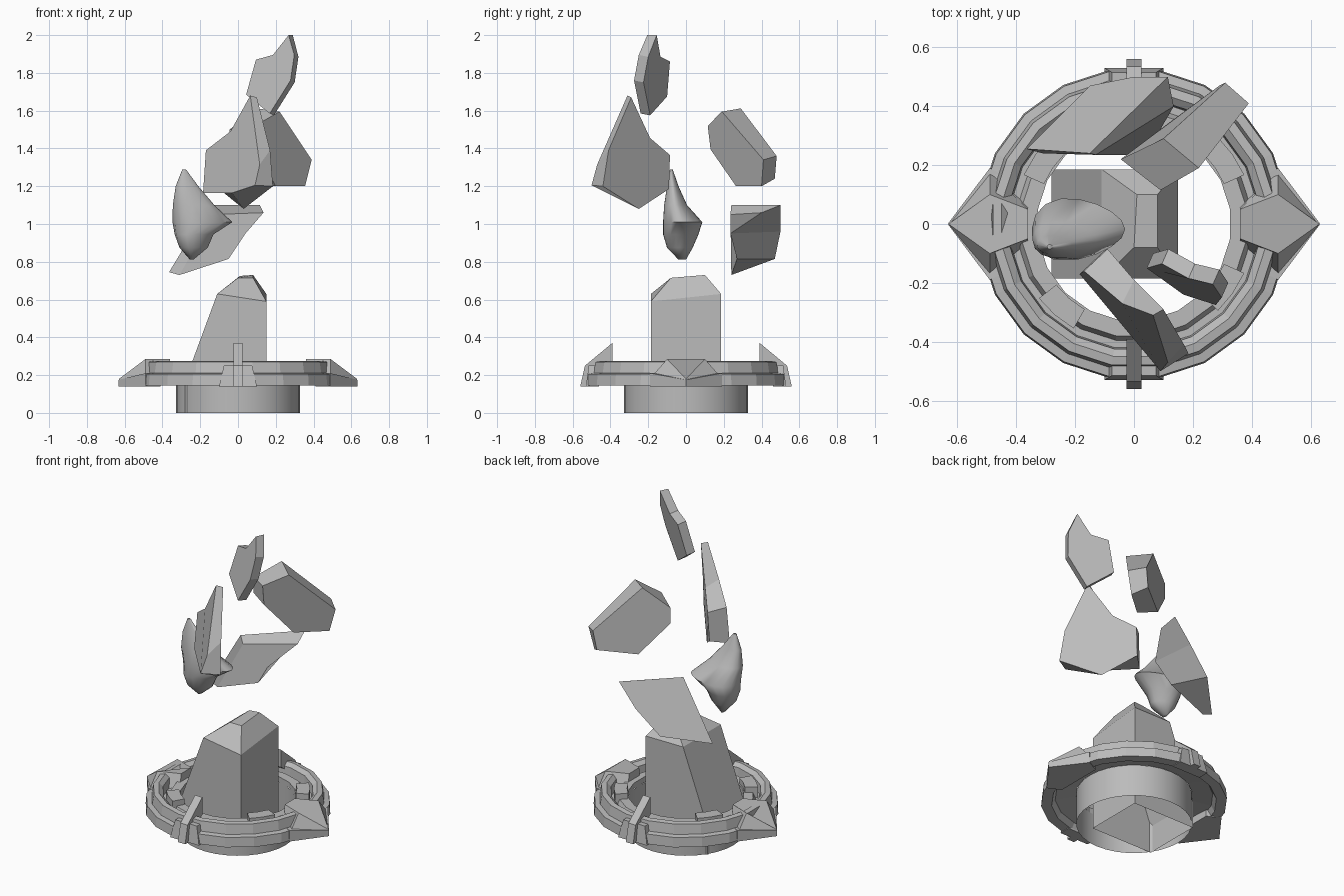
import bpy, bmesh, math
from mathutils import Vector

if "Cube" in bpy.data.objects:
    bpy.data.objects.remove(bpy.data.objects["Cube"])

grey = bpy.data.materials.new("stone grey")
grey.diffuse_color = (0.5, 0.5, 0.5, 1)
grey.use_nodes = True
grey.node_tree.nodes["Principled BSDF"].inputs["Base Color"].default_value = grey.diffuse_color


def add(name, bm, smooth=None):
    bmesh.ops.recalc_face_normals(bm, faces=bm.faces)
    me = bpy.data.meshes.new(name)
    bm.to_mesh(me)
    bm.free()
    me.materials.append(grey)
    ob = bpy.data.objects.new(name, me)
    bpy.context.collection.objects.link(ob)
    if smooth:
        bpy.ops.object.select_all(action='DESELECT')
        ob.select_set(True)
        bpy.context.view_layer.objects.active = ob
        bpy.ops.object.shade_smooth_by_angle(angle=math.radians(smooth))
    return ob


def loft(name, loops, caps=(True, True), smooth=None):
    """Skin a list of equal-length point loops."""
    bm = bmesh.new()
    rows = [[bm.verts.new(p) for p in loop] for loop in loops]
    n = len(rows[0])
    for a, b in zip(rows, rows[1:]):
        for i in range(n):
            j = (i + 1) % n
            bm.faces.new((a[i], a[j], b[j], b[i]))
    for row, cap in zip((rows[0], rows[-1]), caps):
        if cap:
            bm.faces.new(row)
    if not smooth:
        bad = [f for f in bm.faces if any(
            abs((v.co - f.calc_center_median()).dot(f.normal)) > 0.004 for v in f.verts)]
        bm.normal_update()
        bmesh.ops.triangulate(bm, faces=bad)
    return add(name, bm, smooth)


def spin(name, profile, a0, a1, steps, closed):
    """Sweep a closed (radius, z) profile round the z axis."""
    bm = bmesh.new()
    rows = []
    for k in range(steps if closed else steps + 1):
        a = math.radians(a0 + (a1 - a0) * k / steps)
        rows.append([bm.verts.new((r * math.cos(a), r * math.sin(a), z)) for r, z in profile])
    pairs = list(zip(rows, rows[1:] + rows[:1])) if closed else list(zip(rows, rows[1:]))
    n = len(profile)
    for a, b in pairs:
        for i in range(n):
            j = (i + 1) % n
            bm.faces.new((a[i], a[j], b[j], b[i]))
    if not closed:
        bm.faces.new(rows[0])
        bm.faces.new(rows[-1])
    return add(name, bm)


def circle(r, z, n):
    return [(r * math.cos(2 * math.pi * i / n), r * math.sin(2 * math.pi * i / n), z)
            for i in range(n)]


# open round foot
loft("foot", [circle(0.328, z, 32) for z in (0, 0.2)], (False, False), 40)

# stepped ring with a groove, and raised blocks on its inner step
spin("ring", [(0.33, 0.2), (0.33, 0.235), (0.385, 0.235), (0.4, 0.2), (0.425, 0.2),
              (0.43, 0.255), (0.455, 0.275), (0.485, 0.27), (0.495, 0.21),
              (0.525, 0.205), (0.53, 0.145), (0.47, 0.145), (0.45, 0.18)], 9, 369, 20, True)
for i, a in enumerate((35, 145, 229, 325)):
    spin(f"ring_block_{i}", [(0.335, 0.22), (0.335, 0.27), (0.41, 0.27), (0.41, 0.2)],
         a - 11, a + 11, 2, False)

for side, s in (("right", 1), ("left", -1)):
    # pointed side ornament: lower wedge and sloping crown
    wedge = [(0.41, -0.15), (0.49, -0.19), (0.633, 0), (0.49, 0.19), (0.41, 0.15)]
    loft(f"{side}_wedge", [[(s * x, y, 0.14) for x, y in wedge],
                           [(s * x, y, 0.175 if y == 0 else 0.21) for x, y in wedge]])
    low = [(0.36, -0.06), (0.49, -0.175), (0.63, 0), (0.49, 0.175), (0.36, 0.06)]
    top = [(0.36, -0.05, 0.285), (0.49, -0.1, 0.285), (0.63, 0, 0.18),
           (0.49, 0.1, 0.285), (0.36, 0.05, 0.285)]
    loft(f"{side}_crown", [[(s * x, y, 0.17 if y == 0 else 0.2) for x, y in low],
                           [(s * x, y, z) for x, y, z in top]])

for side, s in (("back", 1), ("front", -1)):
    # clip across the ring with an upright fin
    loft(f"{side}_clip", [[(-0.1, s * y0, 0.14), (0.1, s * y0, 0.14),
                           (0.075, s * y1, 0.25), (-0.075, s * y1, 0.25)]
                          for y0, y1 in ((0.53, 0.515), (0.46, 0.46))])
    fin = [(0.56, 0.14), (0.535, 0.25), (0.39, 0.37), (0.39, 0.26), (0.48, 0.2), (0.5, 0.14)]
    loft(f"{side}_fin", [[(x, s * y, z) for y, z in fin] for x in (-0.025, 0.025)])

# leaning crystal with a faceted top, open underneath
def quad(x0, x1, y, z):
    return [(x0, -y, z), (x1, -y, z), (x1, y, z), (x0, y, z)]

loft("crystal", [quad(-0.28, 0.15, 0.186, 0), quad(-0.28, 0.15, 0.186, 0.17),
                 [(-0.11, -0.186, 0.63), (0.15, -0.186, 0.59),
                  (0.15, 0.186, 0.63), (-0.11, 0.186, 0.63)],
                 [(0.0, -0.08, 0.715), (0.08, -0.08, 0.715),
                  (0.08, 0.1, 0.73), (0.01, 0.1, 0.725)]], (False, True))

# floating flat shards: two outlines joined by a rim
back = [(.117, -.085, 1.86), (.207, -.135, 1.885), (.29, -.155, 2.0), (.32, -.2, 1.885),
        (.3, -.225, 1.75), (.19, -.19, 1.575), (.065, -.1, 1.675)]
loft("top_shard", [back, [(x - .022, y - .05, z if i == 2 else z + .01)
                          for i, (x, y, z) in enumerate(back)]])
loft("tall_shard", [
    [(.1, -.29, 1.67), (0, -.19, 1.455), (-.09, -.085, 1.365), (-.1, -.09, 1.185),
     (.03, -.25, 1.08), (.185, -.44, 1.2), (.17, -.41, 1.39)],
    [(.065, -.31, 1.68), (-.04, -.27, 1.49), (-.17, -.16, 1.39), (-.185, -.17, 1.165),
     (-.03, -.33, 1.165), (.09, -.5, 1.205), (.115, -.47, 1.315)]])
loft("broad_shard", [
    [(.09, .115, 1.52), (.22, .19, 1.595), (.39, .41, 1.34), (.355, .4, 1.2),
     (.2, .265, 1.2), (.09, .13, 1.395)],
    [(-.045, .22, 1.5), (.1, .29, 1.612), (.31, .48, 1.36), (.29, .47, 1.24),
     (.1, .33, 1.21), (-.045, .22, 1.4)]])
loft("wing_shard", [
    [(-.365, .255, .745), (-.15, .24, 1.1), (.115, .5, 1.1), (0, .5, .96), (-.15, .47, .815)],
    [(-.31, .24, .73), (-.13, .235, 1.05), (.135, .4, 1.06), (.04, .235, .95),
     (-.05, .27, .815)]])

# rounded fang-like shard: z, x range, y range of each section
loops = []
for z, x0, x1, y0, y1 in [(.812, -.255, -.235, -.04, .0), (.875, -.31, -.16, -.1, .035),
                          (.945, -.335, -.13, -.12, .065), (1.01, -.347, -.03, -.12, .085),
                          (1.1, -.345, -.125, -.115, .005), (1.2, -.33, -.21, -.1, -.04),
                          (1.288, -.295, -.275, -.085, -.07)]:
    ring = []
    for i in range(16):
        a = math.pi * i / 8
        c, s = math.cos(a), math.sin(a)
        ring.append(((x0 + x1) / 2 + (x1 - x0) / 2 * c,
                     (y0 + y1) / 2 + (y1 - y0) / 2 * s * (1 - 0.25 * c), z))
    loops.append(ring)
loft("curved_shard", loops, smooth=60)
